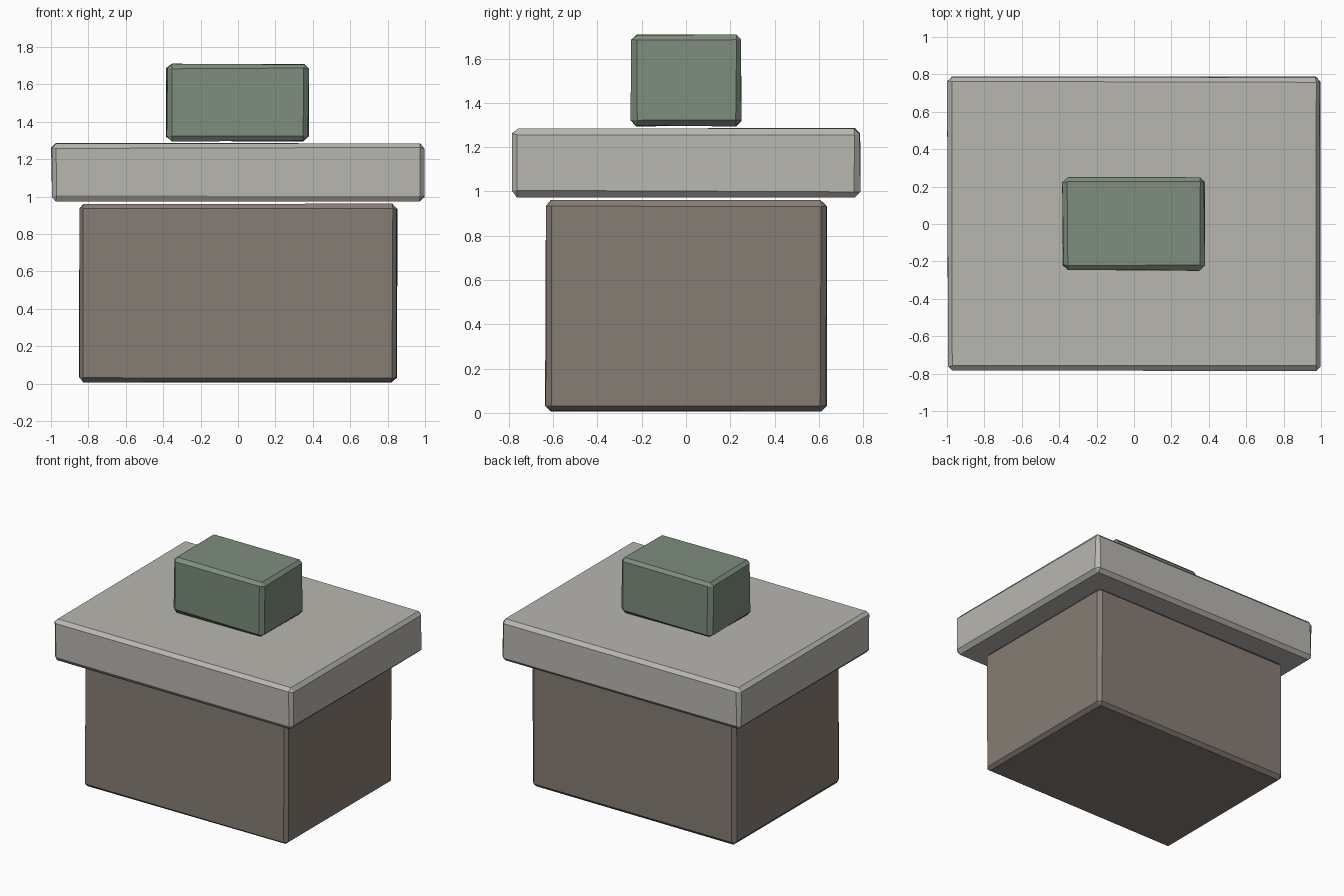
import bpy, bmesh, random
from mathutils import Vector

if "Cube" in bpy.data.objects:
    bpy.data.objects.remove(bpy.data.objects["Cube"], do_unlink=True)

random.seed(4)


def material(name, rgb):
    m = bpy.data.materials.new(name)
    m.use_nodes = True
    color = (*rgb, 1)
    m.diffuse_color = color
    m.node_tree.nodes["Principled BSDF"].inputs["Base Color"].default_value = color
    return m


def worn_block(name, low, high, mat, chamfer=0.025, wobble=0.004):
    """Chamfered block whose edges are pushed slightly inward and uneven."""
    low, high = Vector(low), Vector(high)
    size, centre = high - low, (low + high) / 2
    bm = bmesh.new()
    bmesh.ops.create_cube(bm, size=1)
    for v in bm.verts:
        v.co = Vector(c * s for c, s in zip(v.co, size)) + centre
    bmesh.ops.bevel(bm, geom=bm.edges[:], offset=chamfer, segments=1,
                    profile=0.5, affect='EDGES')
    for v in bm.verts:
        for i in range(3):
            inward = 1 if v.co[i] < centre[i] else -1
            v.co[i] += inward * random.uniform(0, 2 * wobble)
    mesh = bpy.data.meshes.new(name)
    bm.to_mesh(mesh)
    bm.free()
    mesh.materials.append(mat)
    obj = bpy.data.objects.new(name, mesh)
    bpy.context.collection.objects.link(obj)
    return obj


brown = material("warm grey brown", (0.24, 0.205, 0.178))
pale = material("pale stone", (0.48, 0.47, 0.435))
green = material("muted green", (0.205, 0.266, 0.205))

# Base, overhanging slab, and small block on top, with narrow gaps between
worn_block("base_block", (-0.855, -0.637, 0.003), (0.853, 0.637, 0.962), brown)
worn_block("top_slab", (-1.0, -0.79, 0.972), (1.0, 0.79, 1.288), pale)
worn_block("upper_block", (-0.384, -0.252, 1.292), (0.38, 0.256, 1.712), green)
